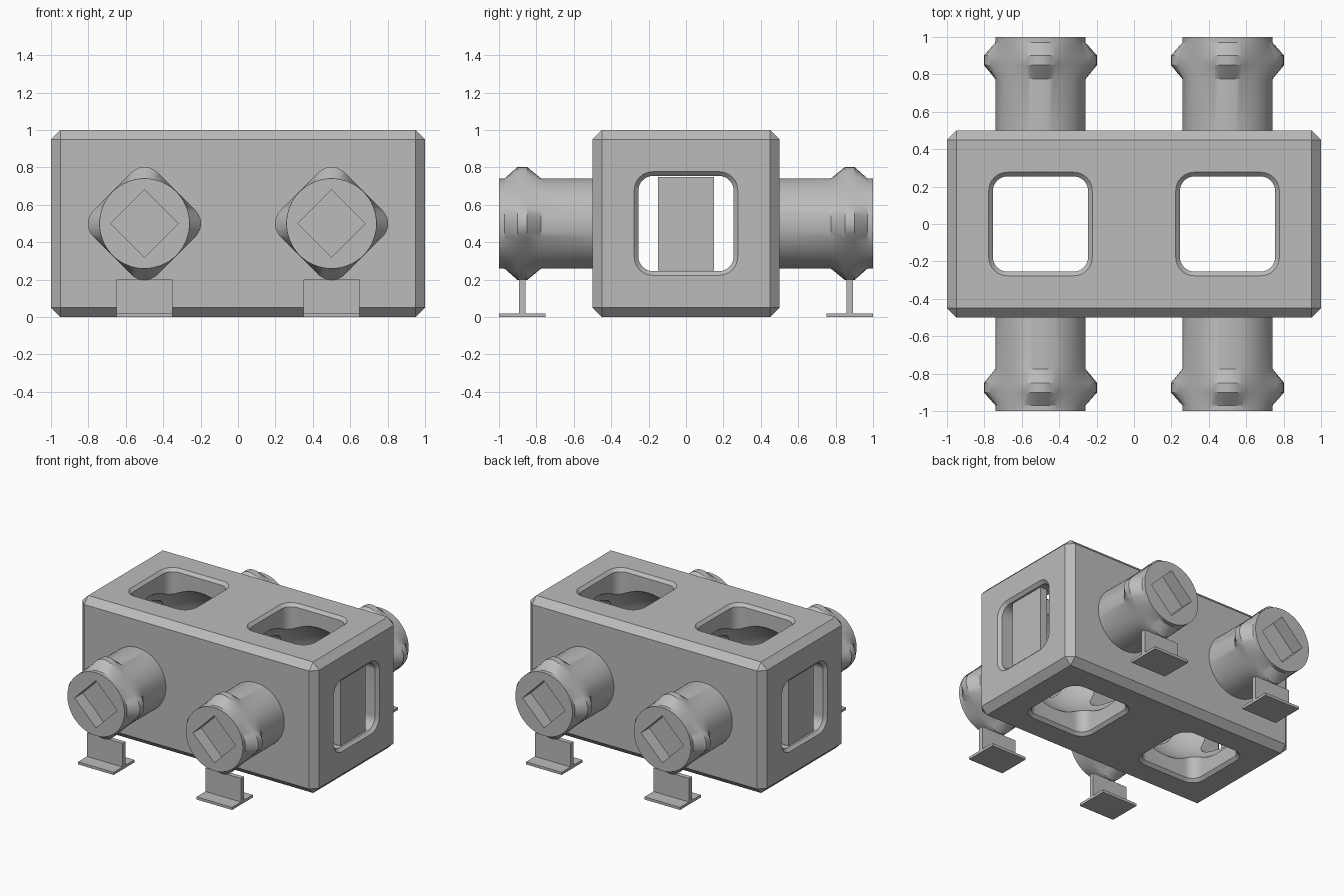
import bpy, bmesh, math
from mathutils import Matrix, Vector

if "Cube" in bpy.data.objects:
    bpy.data.objects.remove(bpy.data.objects["Cube"])

grey = bpy.data.materials.new("mid_grey")
grey.diffuse_color = (0.5, 0.5, 0.5, 1)
grey.use_nodes = True
grey.node_tree.nodes["Principled BSDF"].inputs["Base Color"].default_value = grey.diffuse_color


def make(name, bm, matrix=None):
    bmesh.ops.recalc_face_normals(bm, faces=bm.faces)
    me = bpy.data.meshes.new(name)
    bm.to_mesh(me)
    bm.free()
    if matrix:
        me.transform(matrix)
    me.materials.append(grey)
    ob = bpy.data.objects.new(name, me)
    bpy.context.collection.objects.link(ob)
    return ob


def block(name, lo, hi, chamfer=0):
    bm = bmesh.new()
    lo, hi = Vector(lo), Vector(hi)
    bmesh.ops.create_cube(bm, size=1, matrix=Matrix.Translation((lo + hi) / 2) @ Matrix.Diagonal((*(hi - lo), 1)))
    if chamfer:
        bmesh.ops.bevel(bm, geom=bm.edges[:], offset=chamfer, segments=1, affect='EDGES')
    return make(name, bm)


def loft(name, rings, matrix=None):
    """Closed solid through rings of (points, height)."""
    bm = bmesh.new()
    loops = [[bm.verts.new((x, y, z)) for x, y in pts] for pts, z in rings]
    n = len(loops[0])
    for a, b in zip(loops, loops[1:]):
        for i in range(n):
            j = (i + 1) % n
            bm.faces.new((a[i], a[j], b[j], b[i]))
    bm.faces.new(loops[0])
    bm.faces.new(loops[-1])
    return make(name, bm, matrix)


def circle(r, n=64):
    return [(r * math.cos(2 * math.pi * i / n), r * math.sin(2 * math.pi * i / n)) for i in range(n)]


def rounded_square(half, r, seg=8):
    pts = []
    for q in range(4):
        cx, cy = [(1, 1), (-1, 1), (-1, -1), (1, -1)][q]
        for i in range(seg + 1):
            a = math.pi / 2 * (q + i / seg)
            pts.append(((half - r) * cx + r * math.cos(a), (half - r) * cy + r * math.sin(a)))
    return pts


def rounded_diamond(half, r, n=64):
    """Square on its corner, sampled at the same angles as circle()."""
    pts, c = [], half - r
    for i in range(n):
        a = 2 * math.pi * i / n
        f = abs((a % (math.pi / 2)) - math.pi / 4)
        if half * math.tan(f) <= c:
            t = half / math.cos(f)
        else:
            d = c * (math.cos(f) + math.sin(f))
            t = d + math.sqrt(d * d - 2 * c * c + r * r)
        pts.append((t * math.cos(a), t * math.sin(a)))
    return pts


def cut(ob, cutters):
    for c in cutters:
        c.hide_render = True
        m = ob.modifiers.new("cut", 'BOOLEAN')
        m.object, m.operation, m.solver = c, 'DIFFERENCE', 'EXACT'
        bpy.context.view_layer.objects.active = ob
        bpy.ops.object.modifier_apply(modifier=m.name)
        bpy.data.objects.remove(c)


def smooth(ob, angle=25):
    bpy.ops.object.select_all(action='DESELECT')
    ob.select_set(True)
    bpy.context.view_layer.objects.active = ob
    bpy.ops.object.shade_smooth_by_angle(angle=math.radians(angle))


def along_y(x, s):
    """Turns height into distance outward along y, at the pipe axis."""
    return Matrix.Translation((x, 0, 0.5)) @ Matrix.Rotation(-s * math.pi / 2, 4, 'X')


def window(length, matrix):
    """Rounded square tunnel with flared rims, centred on its length."""
    inner, outer, wide = rounded_square(0.255, 0.08), rounded_square(0.277, 0.1), rounded_square(0.299, 0.12)
    h = length / 2
    return loft("window_cutter", [(wide, -h - 0.022), (outer, -h), (inner, -h + 0.022),
                                  (inner, h - 0.022), (outer, h), (wide, h + 0.022)], matrix)


# Chamfered housing with two round chambers, windows and pipe openings
body = block("housing", (-1, -0.5, 0), (1, 0.5, 1), 0.05)
cutters = []
for x in (-0.5, 0.5):
    bm = bmesh.new()
    bmesh.ops.create_uvsphere(bm, u_segments=48, v_segments=24, radius=0.45,
                              matrix=Matrix.Translation((x, 0, 0.5)))
    cutters.append(make("chamber_cutter", bm))
    cutters.append(window(1, Matrix.Translation((x, 0, 0.5))))
    cutters.append(loft("bore_cutter", [(circle(0.2), -0.6), (circle(0.2), 0.6)], along_y(x, 1)))
cutters.append(window(2, Matrix.Translation((0, 0, 0.5)) @ Matrix.Rotation(math.pi / 2, 4, 'Y')))
cut(body, cutters)
smooth(body)

ring, nut = circle(0.241), rounded_diamond(0.243, 0.098)
socket = [(0.18, 0), (0, 0.18), (-0.18, 0), (0, -0.18)]
for s, side in ((-1, "front"), (1, "back")):
    for x, end in ((-0.5, "left"), (0.5, "right")):
        # Hollow pipe with a collar and a diamond socket in its end
        m = along_y(x, s)
        pipe = loft(f"{side}_{end}_pipe", [(ring, 0.42), (ring, 0.775), (nut, 0.85), (nut, 0.9),
                                           (ring, 0.97), (ring, 1.0)], m)
        cut(pipe, [loft("bore_cutter", [(circle(0.2), 0.3), (circle(0.2), 0.8)], m),
                   loft("socket_cutter", [(socket, 0.9), (socket, 1.1)], m)])
        smooth(pipe)
        # Foot: upright web on a flat pad
        y = s * 0.875
        block(f"{side}_{end}_foot_web", (x - 0.15, y - 0.0175, 0.01), (x + 0.15, y + 0.0175, 0.2))
        block(f"{side}_{end}_foot_pad", (x - 0.15, y - 0.125, 0), (x + 0.15, y + 0.125, 0.02))

# Upright plates in the end windows
for s, end in ((-1, "left"), (1, "right")):
    xs = sorted((s * 0.91, s * 0.97))
    block(f"{end}_end_plate", (xs[0], -0.15, 0.25), (xs[1], 0.15, 0.75))
